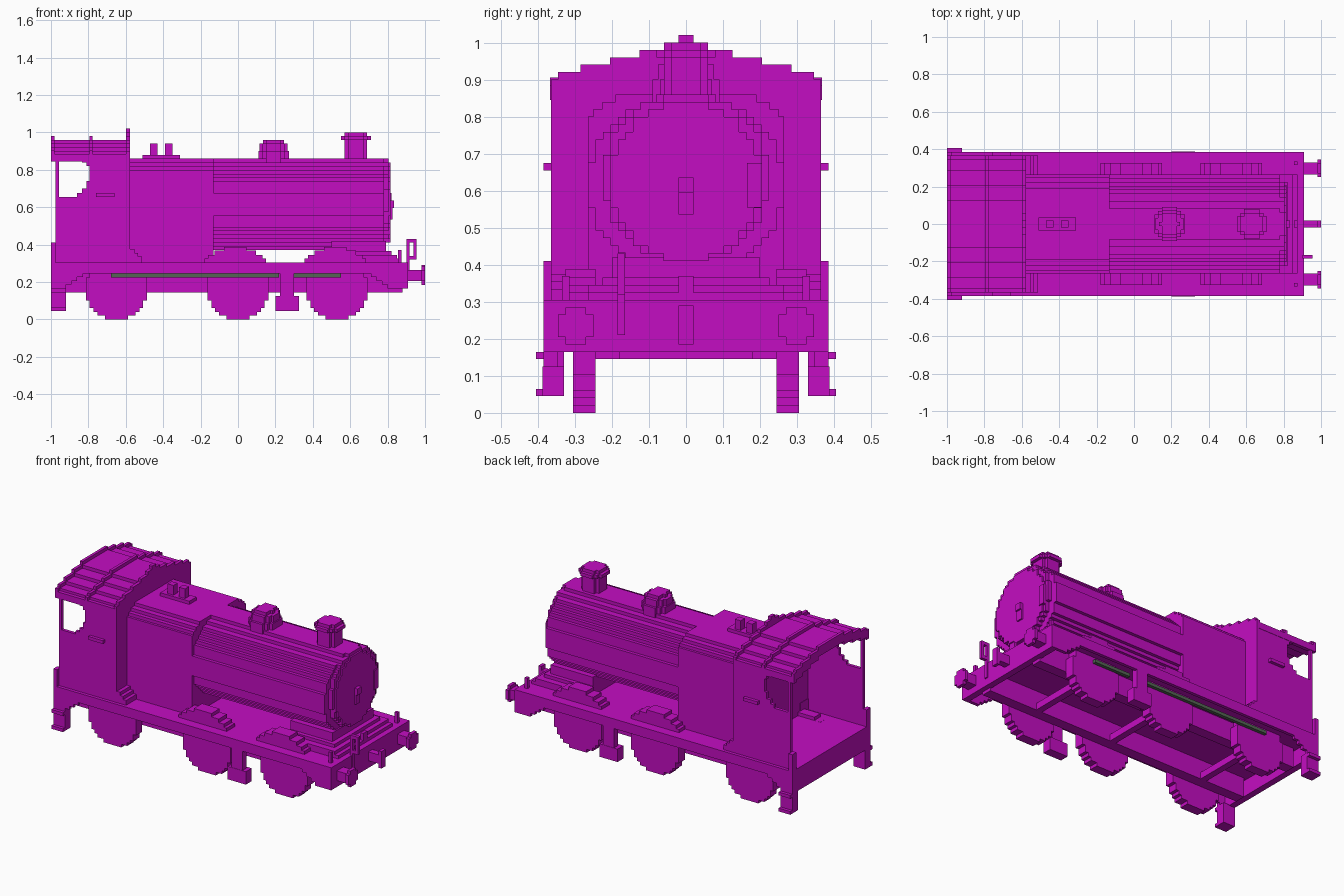
import bpy, bmesh, math
from mathutils import Matrix, Vector

cube = bpy.data.objects.get("Cube")
if cube:
    bpy.data.objects.remove(cube)

V = 0.0204  # block size of the stepped style


def material(name, rgb):
    m = bpy.data.materials.new(name)
    m.use_nodes = True
    m.diffuse_color = (*rgb, 1)
    m.node_tree.nodes["Principled BSDF"].inputs["Base Color"].default_value = (*rgb, 1)
    return m


MAGENTA = material("magenta", (0.55, 0.004, 0.54))
GREEN = material("grey_green", (0.09, 0.13, 0.09))


def build(name, boxes, mat=MAGENTA):
    """One object from boxes given as (x0, x1, y0, y1, z0, z1)."""
    bm = bmesh.new()
    for x0, x1, y0, y1, z0, z1 in boxes:
        size = Vector((x1 - x0, y1 - y0, z1 - z0))
        mid = Vector((x0 + x1, y0 + y1, z0 + z1)) / 2
        bmesh.ops.create_cube(bm, size=1, matrix=Matrix.Translation(mid) @ Matrix.Diagonal((*size, 1)))
    me = bpy.data.meshes.new(name)
    bm.to_mesh(me)
    bm.free()
    me.materials.append(mat)
    ob = bpy.data.objects.new(name, me)
    bpy.context.collection.objects.link(ob)
    return ob


def flip(boxes):
    return [(a, b, -d, -c, e, f) for a, b, c, d, e, f in boxes]


def both(name, boxes, mat=MAGENTA):
    """The same part on the left and the right."""
    build("left_" + name, boxes, mat)
    build("right_" + name, flip(boxes), mat)


def disc_rows(rw, rh):
    """Rows (low, high, half width) of a stepped ellipse."""
    n = max(2, round(2 * rh / V))
    h = 2 * rh / n
    rows = []
    for i in range(n):
        t = (-rh + (i + 0.5) * h) / rh
        w = max(V, round(rw * math.sqrt(1 - t * t) / V) * V)
        rows.append((-rh + i * h, -rh + (i + 1) * h, min(w, rw)))
    return rows


def disc_x(x0, x1, y, z, rw, rh):
    return [(x0, x1, y - w, y + w, z + a, z + b) for a, b, w in disc_rows(rw, rh)]


def disc_y(x, y0, y1, z, r):
    return [(x - w, x + w, y0, y1, z + a, z + b) for a, b, w in disc_rows(r, r)]


def disc_z(x, r, z0, z1):
    return [(x - w, x + w, a, b, z0, z1) for a, b, w in disc_rows(r, r)]


# Chassis
build("footplate", [(-1, 0.91, -0.385, 0.385, 0.265, 0.305)])
build("front_buffer_beam", [(0.87, 0.91, -0.385, 0.385, 0.165, 0.305)])
build("rear_buffer_beam", [(-1, -0.96, -0.385, 0.385, 0.165, 0.305)])
both("frame", [(-0.94, 0.88, 0.18, 0.245, 0.145, 0.27)])
valance = [(-0.98, 0.9, 0.365, 0.385, 0.245, 0.27)]
for i in range(4):
    valance += [(-0.98, -0.92 + 0.03 * i, 0.365, 0.385, 0.165 + V * i, 0.25),
                (0.8 - 0.03 * i, 0.88, 0.365, 0.385, 0.165 + V * i, 0.25)]
both("valance", valance)

# Wheels, axles and rods
for label, x in (("rear", -0.65), ("middle", 0.0), ("front", 0.53)):
    both(label + "_wheel", disc_y(x, 0.245, 0.305, 0.163, 0.163))
    build(label + "_axle", [(x - V, x + V, -0.245, 0.245, 0.145, 0.186)])
both("coupling_rod", [(-0.68, 0.22, 0.305, 0.325, 0.225, 0.245),
                      (0.3, 0.55, 0.305, 0.325, 0.225, 0.245)], GREEN)

# Splashers over the wheels
SPLASH = ((0.305, 0.325, 0.165), (0.325, 0.345, 0.145), (0.345, 0.367, 0.11), (0.367, 0.388, 0.06))
for label, x in (("middle", -0.015), ("front", 0.52)):
    both(label + "_splasher", [(x - w, x + w, 0.245, 0.325, a, b) for a, b, w in SPLASH])

# Steps hung from the footplate
both("middle_step", [(0.225, 0.3, 0.345, 0.385, 0.1, 0.265), (0.2, 0.325, 0.33, 0.387, 0.045, 0.125)])
both("rear_step", [(-1, -0.92, 0.33, 0.385, 0.045, 0.17), (-1, -0.92, 0.385, 0.405, 0.045, 0.065),
                   (-1, -0.92, 0.385, 0.405, 0.145, 0.165)])

# Firebox with stepped shoulders
build("firebox", [(-0.58, -0.13, -w, w, a, b) for a, b, w in (
    (0.3, 0.8, 0.265), (0.8, 0.82, 0.25), (0.82, 0.84, 0.225), (0.84, 0.86, 0.19))])

# Boiler, smokebox and saddle
build("boiler", disc_x(-0.14, 0.78, 0, 0.615, 0.265, 0.245))
build("smokebox_ring", disc_x(0.77, 0.805, 0, 0.635, 0.225, 0.225))
build("smokebox_door", disc_x(0.8, 0.815, 0, 0.625, 0.205, 0.215))
build("door_handle", [(0.81, 0.825, -0.02, 0.02, 0.535, 0.635), (0.81, 0.835, -0.02, 0.02, 0.595, 0.635)])
build("door_hinge", [(0.8, 0.822, 0.165, 0.205, 0.555, 0.675)])
build("saddle", [(0.5, 0.875, -0.265, 0.265, 0.3, 0.325), (0.5, 0.85, -0.265, 0.265, 0.325, 0.345),
                 (0.5, 0.82, -0.225, 0.225, 0.345, 0.365), (0.5, 0.79, -0.2, 0.2, 0.365, 0.42)])

# Chimney, dome and safety valves
build("chimney", disc_z(0.63, 0.06, 0.84, 0.96) + disc_z(0.63, 0.08, 0.96, 0.98)
      + disc_z(0.63, 0.06, 0.98, 1.0))
build("dome", disc_z(0.19, 0.09, 0.84, 0.9) + disc_z(0.19, 0.075, 0.9, 0.94)
      + disc_z(0.19, 0.055, 0.94, 0.96))
build("safety_valves", [(-0.51, -0.31, -0.035, 0.035, 0.85, 0.88), (-0.47, -0.43, -0.02, 0.02, 0.88, 0.94),
                        (-0.39, -0.35, -0.02, 0.02, 0.88, 0.94)])

# Cab sides with a stepped opening behind
OPENING = ((0.655, 0.675, -0.86), (0.675, 0.7, -0.835), (0.7, 0.74, -0.81), (0.74, 0.82, -0.795),
           (0.82, 0.84, -0.81), (0.84, 0.87, -0.835))
both("cab_side", [(-0.975, -0.58, 0.345, 0.365, 0.305, 0.655), (-0.975, -0.958, 0.345, 0.365, 0.655, 0.87)]
     + [(x, -0.58, 0.345, 0.365, a, b) for a, b, x in OPENING])
both("cab_flare", [(-0.6, -0.575 + 0.0204 * (i + 1), 0.265, 0.365, 0.305, 0.375 - 0.02 * i) for i in range(3)])
both("cab_handle", [(-0.76, -0.66, 0.365, 0.385, 0.655, 0.675)])
both("rear_post", [(-1, -0.975, 0.345, 0.385, 0.305, 0.41)])

# Cab front plate rising above the roof
build("cab_front", [(-0.598, -0.578, -w, w, a, b) for a, b, w in (
    (0.305, 0.9, 0.365), (0.9, 0.92, 0.345), (0.92, 0.94, 0.285), (0.94, 0.96, 0.205),
    (0.96, 0.98, 0.125), (0.98, 1.0, 0.06), (1.0, 1.02, 0.02))])

# Stepped roof with two raised ribs
ROOF = ((0.0, 0.125, 0.96), (0.125, 0.205, 0.94), (0.205, 0.285, 0.92), (0.285, 0.345, 0.90),
        (0.345, 0.367, 0.885))
roof = [(-1, -0.59, a, b, t - 0.04, t) for a, b, t in ROOF]
for x in (-1, -0.795):
    roof += [(x, x + 0.018, a, b, t - 0.02, t + 0.02) for a, b, t in ROOF]
build("cab_roof", roof + flip(roof))

# Buffers, coupling, lamp irons and brake pipe
both("buffer", [(0.9, 0.98, 0.265, 0.33, 0.205, 0.265), (0.98, 1, 0.25, 0.345, 0.205, 0.265),
                (0.98, 1, 0.27, 0.325, 0.185, 0.285)])
build("coupling_hook", [(0.9, 0.98, -0.02, 0.02, 0.21, 0.265), (0.98, 1, -0.02, 0.02, 0.185, 0.29)])
both("lamp_iron", [(0.855, 0.875, 0.315, 0.335, 0.3, 0.37)])
build("centre_lamp_iron", [(0.855, 0.875, -0.02, 0.02, 0.3, 0.37)])
build("brake_pipe", [(0.9, 0.918, -0.185, -0.165, 0.21, 0.43), (0.9, 0.955, -0.185, -0.165, 0.41, 0.43),
                     (0.937, 0.955, -0.185, -0.165, 0.33, 0.43), (0.91, 0.955, -0.185, -0.165, 0.32, 0.34)])
